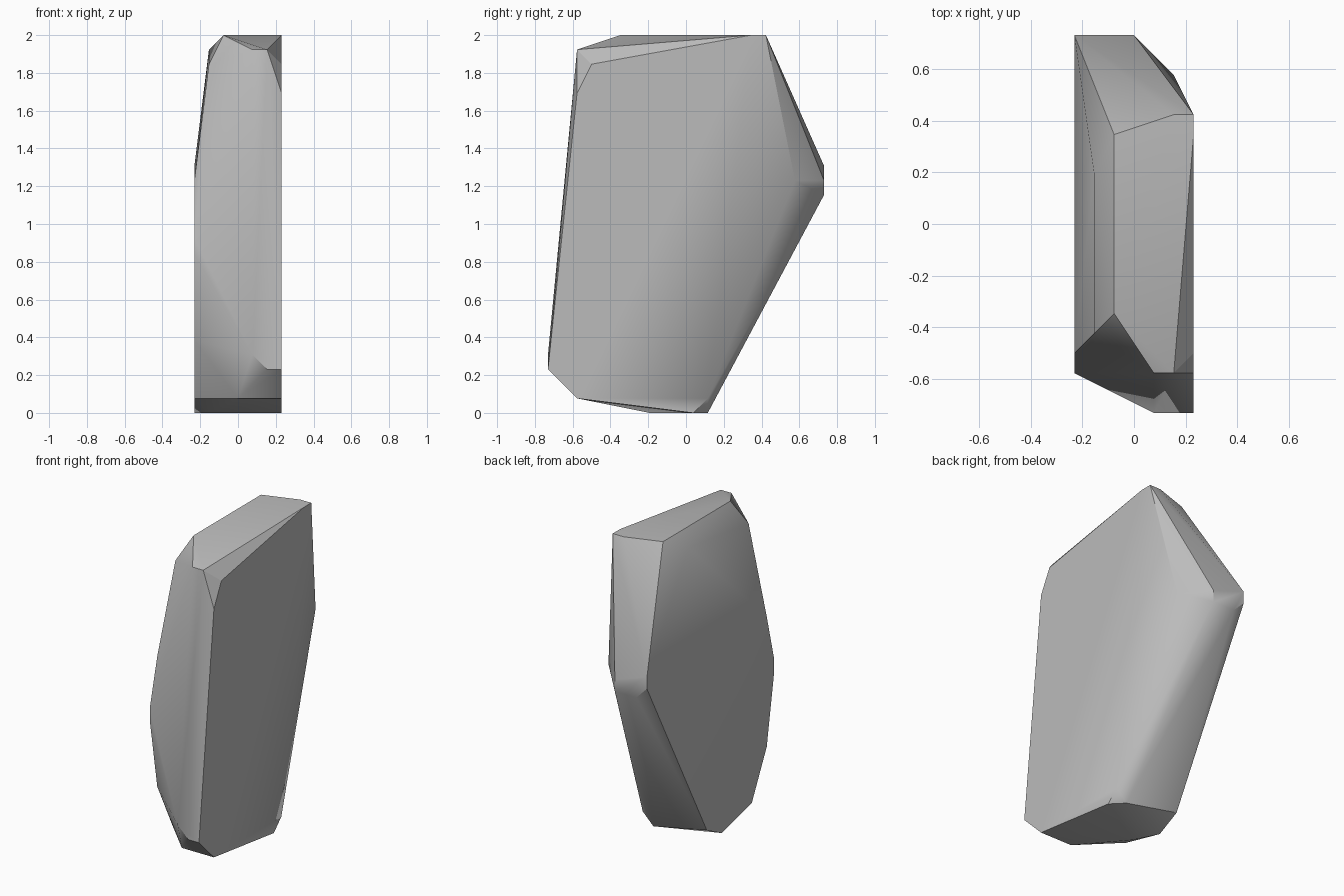
import bpy, bmesh, math

cube = bpy.data.objects.get("Cube")
if cube:
    bpy.data.objects.remove(cube, do_unlink=True)

UNIT = 1 / 13        # carving grid
HALF_DEPTH = 9.5     # grid steps from centre to front or back

# Corners of the stone, in slices from its right (-x) to its left (+x): (depth, height)
slices = {
    -3: [(11, 1), (9, 0), (5, 1), (3, 5), (2, 11), (2, 12), (3, 16), (19, 16), (19, 17)],
    -2: [(7, 0), (19, 15), (12, 25), (4, 24)],
    -1: [(14, 26), (5, 26)],
    0: [(2, 1), (19, 15), (19, 16)],
    1: [(0, 4), (2, 25)],
    2: [(11, 0), (0, 3), (17, 16), (15, 26), (2, 25)],
    3: [(0, 3), (2, 1), (10, 0), (11, 1), (15, 26), (14, 26), (3, 24), (2, 22)],
}


def make_material(name, value):
    mat = bpy.data.materials.new(name)
    mat.use_nodes = True
    colour = (value, value, value, 1)
    mat.diffuse_color = colour
    for node in mat.node_tree.nodes:
        if node.type == 'BSDF_PRINCIPLED':
            node.inputs["Base Color"].default_value = colour
            node.inputs["Roughness"].default_value = 0.9
    return mat


# Wrap a convex skin around the corners
bm = bmesh.new()
for x, corners in slices.items():
    for depth, height in corners:
        bm.verts.new((x * UNIT, (depth - HALF_DEPTH) * UNIT, height * UNIT))
bmesh.ops.convex_hull(bm, input=bm.verts[:])
loose = [v for v in bm.verts if not v.link_faces]
bmesh.ops.delete(bm, geom=loose, context='VERTS')

# Merge the flat facets
bmesh.ops.dissolve_limit(bm, angle_limit=math.radians(1),
                         verts=bm.verts[:], edges=bm.edges[:])
bmesh.ops.recalc_face_normals(bm, faces=bm.faces[:])

mesh = bpy.data.meshes.new("stone")
bm.to_mesh(mesh)
bm.free()
mesh.materials.append(make_material("stone grey", 0.5))
stone = bpy.data.objects.new("stone", mesh)
bpy.context.collection.objects.link(stone)

# Soft facets with crisp main edges
bpy.ops.object.select_all(action='DESELECT')
stone.select_set(True)
bpy.context.view_layer.objects.active = stone
bpy.ops.object.shade_smooth_by_angle(angle=math.radians(30))
